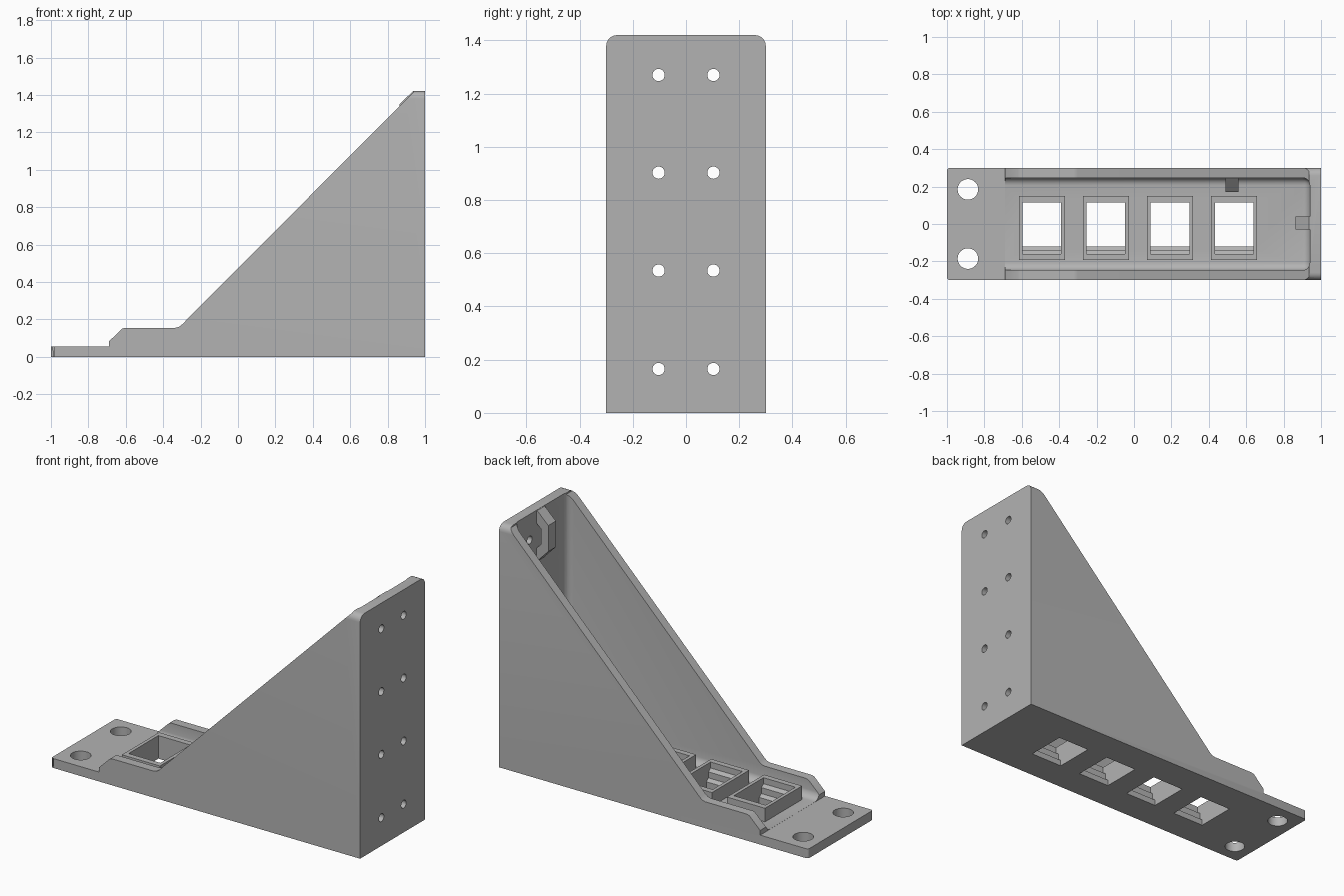
import bpy, bmesh, math
from mathutils import Vector

if "Cube" in bpy.data.objects:
    bpy.data.objects.remove(bpy.data.objects["Cube"], do_unlink=True)

grey = bpy.data.materials.new("plain grey")
grey.use_nodes = True
grey.diffuse_color = (0.45, 0.45, 0.45, 1)
grey.node_tree.nodes["Principled BSDF"].inputs["Base Color"].default_value = (0.45, 0.45, 0.45, 1)


def finish(name, bm):
    bmesh.ops.recalc_face_normals(bm, faces=bm.faces)
    mesh = bpy.data.meshes.new(name)
    bm.to_mesh(mesh)
    bm.free()
    mesh.materials.append(grey)
    ob = bpy.data.objects.new(name, mesh)
    bpy.context.collection.objects.link(ob)
    return ob


def box(name, lo, hi, rounded=None, radius=0.04, segments=5):
    """Box between two corners; edges whose midpoint passes the rule are rounded."""
    bm = bmesh.new()
    bmesh.ops.create_cube(bm, size=1)
    for v in bm.verts:
        v.co = Vector([l + (c + 0.5) * (h - l) for c, l, h in zip(v.co, lo, hi)])
    if rounded:
        for rule, r in rounded:
            edges = [e for e in bm.edges if rule(e.verts[0].co, e.verts[1].co)]
            bmesh.ops.bevel(bm, geom=edges, offset=r, segments=segments,
                            profile=0.5, affect='EDGES')
    return finish(name, bm)


def prism(name, points, place, start, end):
    """Extrude a 2D outline; place(a, b, t) gives the 3D position."""
    bm = bmesh.new()
    ends = [[bm.verts.new(place(a, b, t)) for a, b in points] for t in (start, end)]
    n = len(points)
    bm.faces.new(ends[0])
    bm.faces.new(ends[1])
    for i in range(n):
        j = (i + 1) % n
        bm.faces.new((ends[0][i], ends[0][j], ends[1][j], ends[1][i]))
    return finish(name, bm)


def circle(a, b, r, n=24):
    return [(a + r * math.cos(2 * math.pi * i / n), b + r * math.sin(2 * math.pi * i / n))
            for i in range(n)]


def along_x(a, b, t):
    return (t, a, b)


def along_y(a, b, t):
    return (a, t, b)


def along_z(a, b, t):
    return (a, b, t)


def combine(target, tool, operation='DIFFERENCE', keep=False):
    mod = target.modifiers.new("cut", 'BOOLEAN')
    mod.object = tool
    mod.operation = operation
    mod.solver = 'EXACT'
    bpy.context.view_layer.objects.active = target
    bpy.ops.object.modifier_apply(modifier=mod.name)
    if not keep:
        bpy.data.objects.remove(tool, do_unlink=True)


def smooth(ob):
    bpy.ops.object.select_all(action='DESELECT')
    ob.select_set(True)
    bpy.context.view_layer.objects.active = ob
    bpy.ops.object.shade_smooth_by_angle(angle=math.radians(30))


# Solid block with rounded top corners and small rounded foot corners
bracket = box("bracket", (-1, -0.3, 0), (1, 0.3, 1.42), [
    (lambda p, q: p.z > 1.4 and q.z > 1.4 and abs(p.y - q.y) < 0.01 and abs(p.x - q.x) > 1, 0.04),
    (lambda p, q: p.x < -0.9 and q.x < -0.9 and abs(p.z - q.z) > 1, 0.015)])

# Side outline: flat foot, low step, long slope, upright
outline = [(-1.1, -0.1), (1.1, -0.1), (1.1, 1.5), (0.935, 1.5), (0.935, 1.412),
           (-0.3, 0.172), (-0.315, 0.16), (-0.335, 0.155), (-0.605, 0.155), (-0.62, 0.15),
           (-0.69, 0.082), (-0.69, 0.055), (-1.1, 0.055)]
combine(bracket, prism("outline_tool", outline, along_y, -0.5, 0.5), 'INTERSECT')

# Hollow between the side walls, with filleted floor and rear corners
combine(bracket, box("hollow_tool", (-0.72, -0.247, 0.0555), (0.94, 0.247, 1.6), [
    (lambda p, q: (p.z < 0.1 and q.z < 0.1 and (p.y * q.y > 0 or p.x + q.x > 1))
     or (p.x > 0.9 and q.x > 0.9 and abs(p.z - q.z) > 1), 0.04)]))

# Screw holes in the foot and the upright
for side in (-1, 1):
    combine(bracket, prism("hole_tool", circle(-0.888, side * 0.185, 0.055, 32), along_z, -0.1, 0.1))
    for z in (0.165, 0.535, 0.903, 1.27):
        combine(bracket, prism("hole_tool", circle(side * 0.103, z, 0.023), along_x, 0.91, 1.1))

# Four socket frames with a stepped lip, cut through the floor
lip = [(0.115, -0.02), (0.115, 0.2), (-0.16, 0.2), (-0.16, 0.1), (-0.14, 0.085),
       (-0.14, 0.05), (-0.12, 0.035), (-0.12, -0.02)]
for i in range(4):
    x = -0.493 + i * 0.3427
    frame = box(f"socket_frame_{i + 1}", (x - 0.123, -0.193, 0.045), (x + 0.123, 0.15, 0.135))
    opening = prism("opening_tool", lip, along_x, x - 0.103, x + 0.103)
    combine(frame, opening, keep=True)
    combine(bracket, opening)
smooth(bracket)


# Cable tie loops: a = distance out from the wall, b = height below the top
loop_shape = [(-0.02, 0), (0.005, 0), (0.077, 0.068), (0.077, 0.22), (0, 0.3), (-0.02, 0.3)]
slot_shape = [(0.001, 0.075), (0.03, 0.1), (0.03, 0.19), (0.001, 0.22)]


def tie_loop(name, place, centre):
    loop = prism(name, loop_shape, place, centre - 0.035, centre + 0.035)
    combine(loop, prism("slot_tool", slot_shape, place, centre - 0.1, centre + 0.1))


tie_loop("rear_tie_loop", lambda a, b, t: (0.94 - a, t, 1.419 - b), 0.005)
tie_loop("side_tie_loop", lambda a, b, t: (t, 0.247 - a, 0.93 - b), 0.525)
